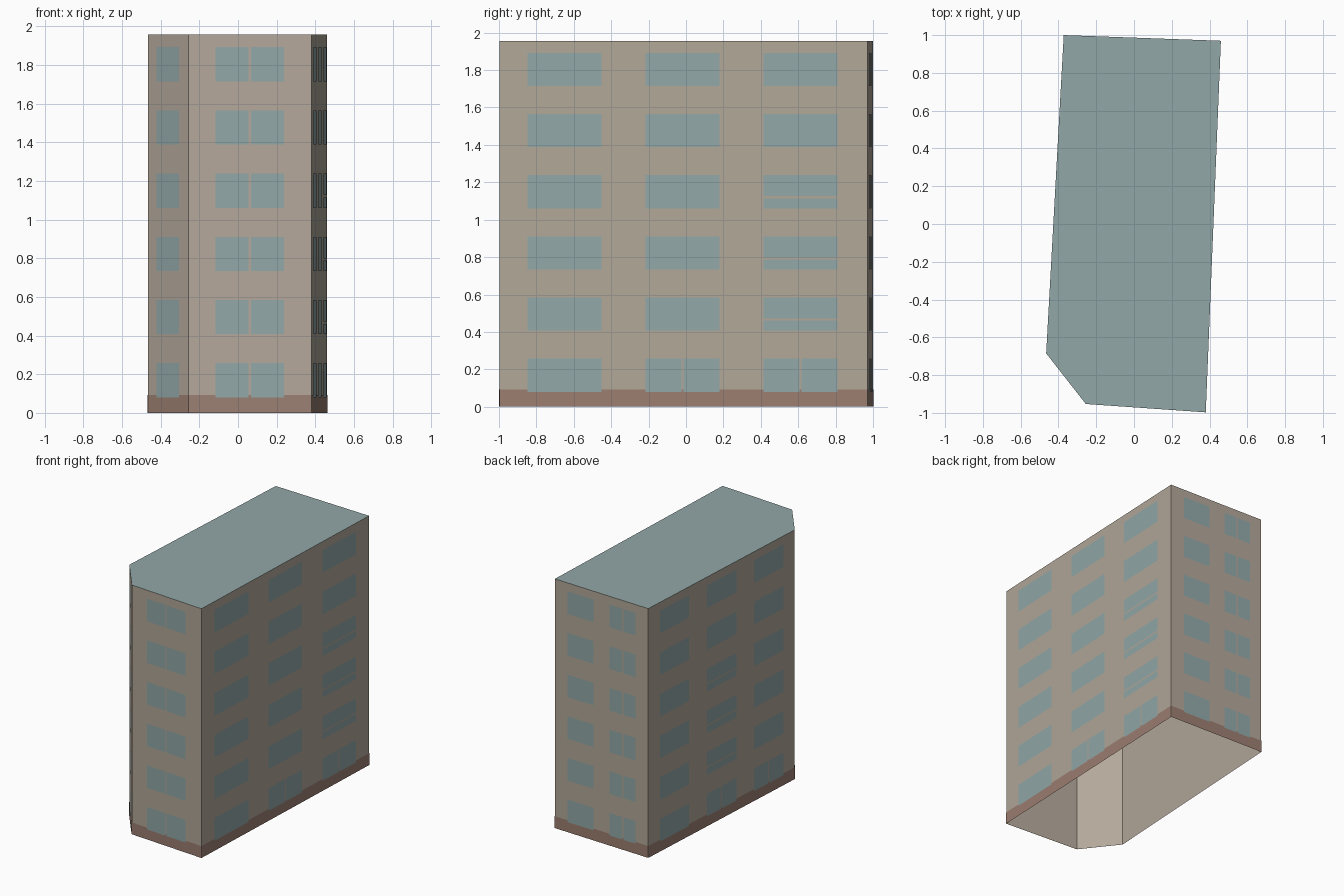
import bpy
from mathutils import Vector

cube = bpy.data.objects.get("Cube")
if cube:
    bpy.data.objects.remove(cube, do_unlink=True)

HEIGHT = 1.956
PLINTH = 0.093
FLOORS, FLOOR_STEP, SILL, WINDOW_H = 6, 0.327, 0.08, 0.177
BAR = 0.012


def material(name, rgb):
    mat = bpy.data.materials.new(name)
    mat.use_nodes = True
    mat.diffuse_color = (*rgb, 1)
    mat.node_tree.nodes["Principled BSDF"].inputs["Base Color"].default_value = (*rgb, 1)
    return mat


stone = material("warm stone", (0.45, 0.39, 0.32))
brown = material("plinth brown", (0.33, 0.21, 0.165))
glass = material("grey blue glass", (0.29, 0.39, 0.39))
slate = material("grey blue roof", (0.29, 0.39, 0.39))


def build(name, mat, quads):
    """Make an object from a list of polygons."""
    verts, faces = [], []
    for quad in quads:
        faces.append(range(len(verts), len(verts) + len(quad)))
        verts += quad
    mesh = bpy.data.meshes.new(name)
    mesh.from_pydata(verts, [], [list(f) for f in faces])
    mesh.materials.append(mat)
    obj = bpy.data.objects.new(name, mesh)
    bpy.context.collection.objects.link(obj)
    return obj


# Footprint with one cut corner, counter-clockwise from above
plan = [Vector(p) for p in ((-0.255, -0.953, 0), (0.38, -0.997, 0), (0.46, 0.97, 0),
                            (-0.372, 1.0, 0), (-0.465, -0.685, 0))]
names = ["front", "left", "back", "right", "corner"]
sides = {n: (plan[i], plan[(i + 1) % len(plan)]) for i, n in enumerate(names)}


def plate(side, u0, u1, z0, z1, offset=0.0):
    """Upright rectangle on a side, u measured as a length along it."""
    a, b = sides[side]
    along = (b - a).normalized()
    out = Vector((along.y, -along.x, 0)) * offset
    return [a + along * u + out + Vector((0, 0, z))
            for u, z in ((u0, z0), (u1, z0), (u1, z1), (u0, z1))]


def length(side):
    a, b = sides[side]
    return (b - a).length


# Wall shell, open underneath, with roof and plinth band
build("walls", stone, [plate(s, 0, length(s), 0, HEIGHT) for s in names])
build("roof", slate, [[p + Vector((0, 0, HEIGHT)) for p in plan]])
build("plinth", brown, [plate(s, 0, length(s), 0, PLINTH, 0.002) for s in names])

# Window columns of each side, as fractions of its length
LONG = [(0.076, 0.277), (0.397, 0.598), (0.718, 0.919)]
columns = {"front": [(0.22, 0.775)], "corner": [(0.22, 0.775)],
           "back": [(0.14, 0.42), (0.59, 0.87)], "left": LONG, "right": LONG}


def split(side, col, floor):
    """Direction of the glazing bar, if the window has one."""
    if side == "front" or (side == "back" and col == 1):
        return "upright"
    if side in ("left", "right"):
        if floor == 0 and col > 0:
            return "upright"
        if floor in (1, 2, 3) and col == (2 if side == "left" else 1):
            return "level"
    return None


# Glass panes, parted by a gap where there is a glazing bar
for side, cols in columns.items():
    panes = []
    for col, (f0, f1) in enumerate(cols):
        u0, u1 = f0 * length(side), f1 * length(side)
        for floor in range(FLOORS):
            z0 = SILL + floor * FLOOR_STEP
            z1 = z0 + WINDOW_H
            bar = split(side, col, floor)
            if bar == "upright":
                mid = (u0 + u1) / 2
                rects = [(u0, mid - BAR / 2, z0, z1), (mid + BAR / 2, u1, z0, z1)]
            elif bar == "level":
                mid = z0 + WINDOW_H / 3
                rects = [(u0, u1, z0, mid - BAR / 2), (u0, u1, mid + BAR / 2, z1)]
            else:
                rects = [(u0, u1, z0, z1)]
            panes += [plate(side, *r, 0.004) for r in rects]
    build(side + "_windows", glass, panes)
